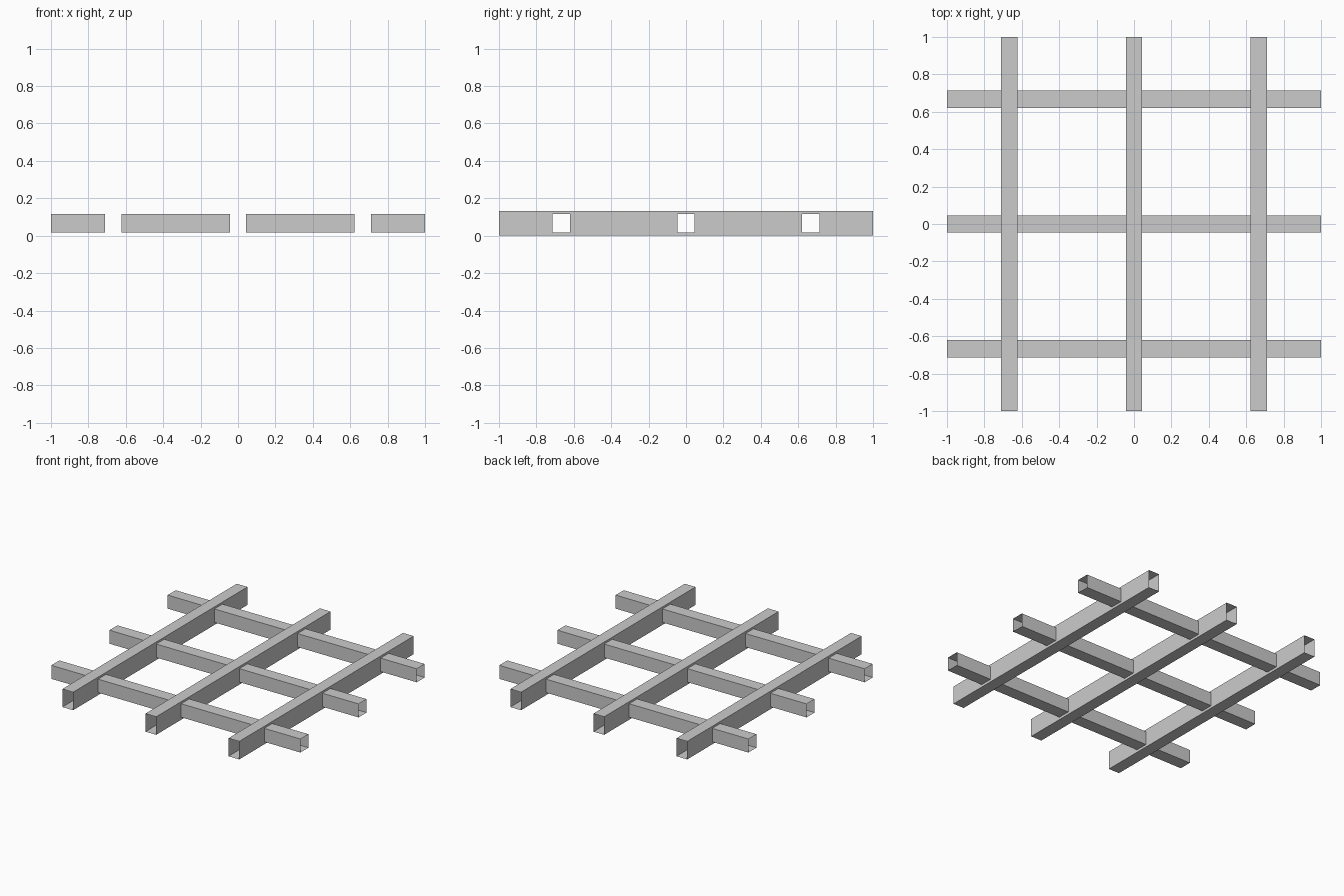
import bpy, bmesh

if "Cube" in bpy.data.objects:
    bpy.data.objects.remove(bpy.data.objects["Cube"])

POS = (-0.667, 0.0, 0.667)      # beam centre lines in both directions
MW, MH = 0.043, 0.131           # main beam half width, height
CW, C0, C1 = 0.046, 0.018, 0.116  # cross beam half width, bottom, top


def make_object(name, quads):
    bm = bmesh.new()
    for q in quads:
        bm.faces.new([bm.verts.new(p) for p in q])
    bmesh.ops.remove_doubles(bm, verts=bm.verts, dist=1e-5)
    bmesh.ops.recalc_face_normals(bm, faces=bm.faces)
    # merge coplanar panels
    bmesh.ops.dissolve_limit(bm, angle_limit=0.01, verts=bm.verts, edges=bm.edges)
    me = bpy.data.meshes.new(name)
    bm.to_mesh(me)
    bm.free()
    ob = bpy.data.objects.new(name, me)
    bpy.context.collection.objects.link(ob)


# Main beams: open-ended hollow tubes along y, side walls pierced at each joint
ys = [-1] + [p + s * CW for p in POS for s in (-1, 1)] + [1]
zs = [0, C0, C1, MH]
for i, px in enumerate(POS):
    a, b = px - MW, px + MW
    quads = []
    for j, (y0, y1) in enumerate(zip(ys, ys[1:])):
        for z in (0, MH):
            quads.append([(a, y0, z), (b, y0, z), (b, y1, z), (a, y1, z)])
        for k, (z0, z1) in enumerate(zip(zs, zs[1:])):
            if j % 2 == 1 and k == 1:
                continue  # opening into a cross beam
            for x in (a, b):
                quads.append([(x, y0, z0), (x, y1, z0), (x, y1, z1), (x, y0, z1)])
    make_object(f"main_beam_{i + 1}", quads)

# Cross beams: open tube segments along x between the main beams
xs = [-1] + [p + s * MW for p in POS for s in (-1, 1)] + [1]
for i, py in enumerate(POS):
    ring = [(py - CW, C0), (py + CW, C0), (py + CW, C1), (py - CW, C1)]
    quads = []
    for x0, x1 in zip(xs[::2], xs[1::2]):
        for (y0, z0), (y1, z1) in zip(ring, ring[1:] + ring[:1]):
            quads.append([(x0, y0, z0), (x1, y0, z0), (x1, y1, z1), (x0, y1, z1)])
    make_object(f"cross_beam_{i + 1}", quads)
